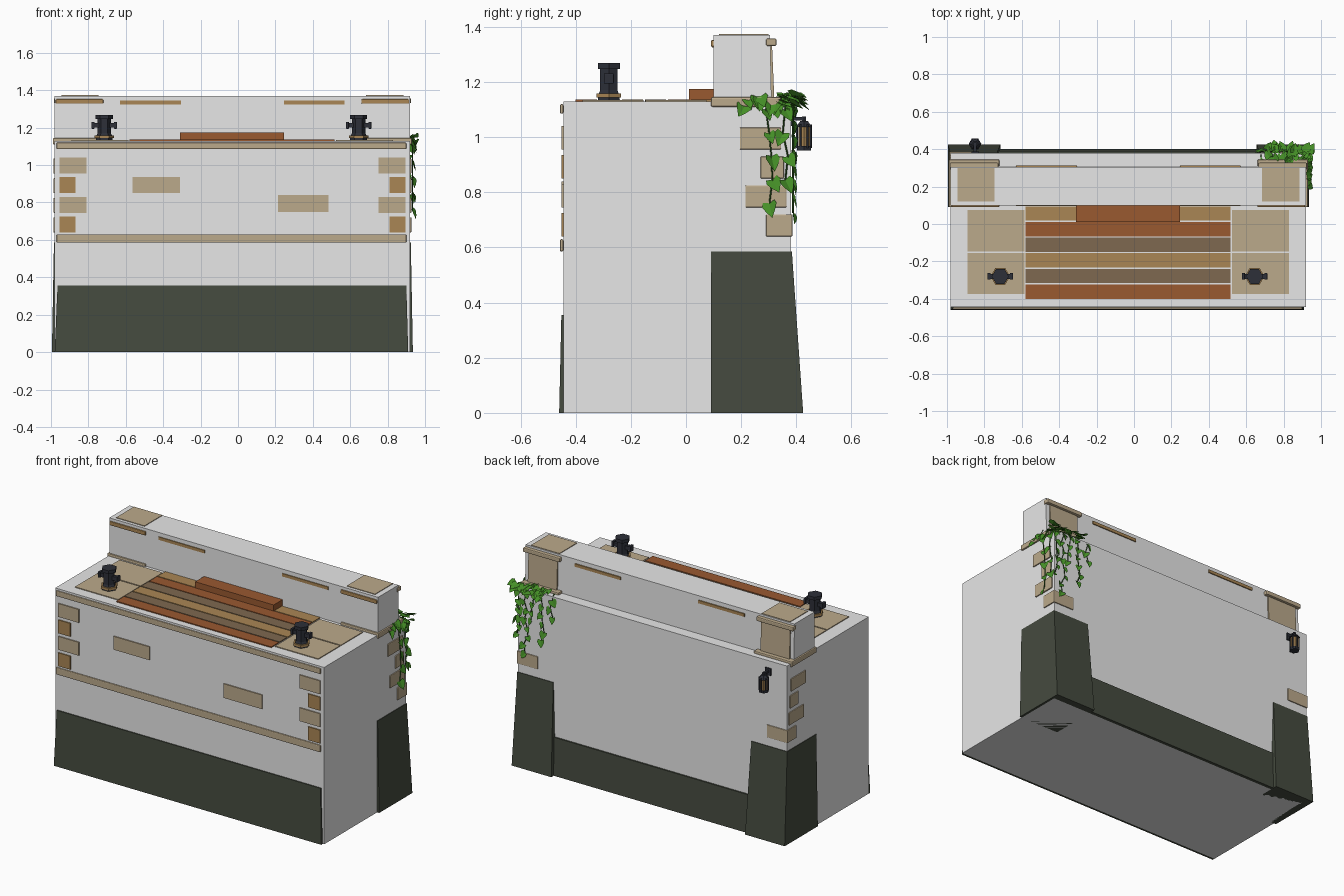
import bpy, bmesh, math, random
from mathutils import Vector, Matrix

random.seed(4)
if "Cube" in bpy.data.objects:
    bpy.data.objects.remove(bpy.data.objects["Cube"], do_unlink=True)


def material(name, red, green, blue):
    mat = bpy.data.materials.new(name)
    mat.use_nodes = True
    mat.diffuse_color = (red, green, blue, 1)
    mat.node_tree.nodes["Principled BSDF"].inputs["Base Color"].default_value = (red, green, blue, 1)
    return mat


plaster = material("pale plaster", 0.8, 0.8, 0.8)
stone = material("tan stone", 0.50, 0.40, 0.26)
ochre = material("ochre wood", 0.40, 0.24, 0.09)
rust = material("rust wood", 0.32, 0.10, 0.03)
brown = material("brown wood", 0.21, 0.14, 0.08)
base_green = material("dark green base", 0.06, 0.07, 0.05)
iron = material("black iron", 0.026, 0.029, 0.04)
leaf_green = material("leaf green", 0.06, 0.28, 0.02)
stem_green = material("stem green", 0.03, 0.12, 0.015)

LEFT, RIGHT, FRONT, BACK, DECK, TOP = -0.98, 0.92, -0.445, 0.38, 1.13, 1.37
MIDDLE = (LEFT + RIGHT) / 2


def finish(name, bm, mat):
    mesh = bpy.data.meshes.new(name)
    bm.to_mesh(mesh)
    bm.free()
    mesh.materials.append(mat)
    obj = bpy.data.objects.new(name, mesh)
    bpy.context.collection.objects.link(obj)
    return obj


def block(name, xs, ys, zs, mat, top_xs=None, top_ys=None, bevel=0):
    """Box between limits; the top may have its own limits for a taper."""
    bm = bmesh.new()
    bmesh.ops.create_cube(bm, size=1)
    for v in bm.verts:
        upper = v.co.z > 0
        px = top_xs if upper and top_xs else xs
        py = top_ys if upper and top_ys else ys
        v.co = (px[v.co.x > 0], py[v.co.y > 0], zs[upper])
    obj = finish(name, bm, mat)
    if bevel:
        mod = obj.modifiers.new("soft edges", "BEVEL")
        mod.width, mod.segments = bevel, 2
    return obj


def mirrored(xs):
    return (2 * MIDDLE - xs[1], 2 * MIDDLE - xs[0])


def pair(name, xs, *args, **kw):
    """The same block at both ends of the wall."""
    tops = kw.pop("top_xs", None)
    block("left_" + name, xs, *args, top_xs=tops, **kw)
    block("right_" + name, mirrored(xs), *args, top_xs=mirrored(tops) if tops else None, **kw)


def prism(bm, centre, r_low, r_high, z_low, z_high, sides=6):
    place = Matrix.Translation((centre[0], centre[1], (z_low + z_high) / 2))
    bmesh.ops.create_cone(bm, cap_ends=True, segments=sides, radius1=r_low, radius2=r_high,
                          depth=z_high - z_low, matrix=place @ Matrix.Rotation(math.pi / 6, 4, "Z"))


def stacked(name, centre, rings, mat):
    bm = bmesh.new()
    for ring in rings:
        prism(bm, centre, *ring)
    return finish(name, bm, mat)


# Wall body and parapet
block("wall_body", (LEFT, RIGHT), (FRONT, BACK), (0, DECK), plaster)
block("parapet", (LEFT, RIGHT), (0.10, 0.31), (DECK, TOP), plaster, top_ys=(0.10, 0.305))

# Dark bases
block("front_base", (LEFT, RIGHT - 0.01), (-0.46, FRONT), (0, 0.355), base_green,
      top_xs=(-0.965, 0.90), top_ys=(-0.452, FRONT))
block("back_base", (-0.75, 0.68), (0.37, 0.40), (0, 0.24), base_green, top_ys=(0.37, 0.39))
pair("corner_base", (0.655, 0.935), (0.09, 0.425), (0, 0.585), base_green,
     top_xs=(0.67, 0.924), top_ys=(0.09, 0.384))

# Front rails and stone blocks
for name, low, high in (("upper_rail", 1.085, 1.12), ("lower_rail", 0.585, 0.63)):
    block(name, (-0.97, 0.90), (-0.457, FRONT), (low, high), stone, bevel=0.005)
for row in range(4):
    low = 0.64 + row * 0.105
    wide = row % 2
    pair("front_quoin", (0.75 if wide else 0.81, 0.895), (-0.452, FRONT), (low, low + 0.085),
         stone if wide else ochre)
    # Side quoins step back toward the corner
    near = 0.375 - row * 0.01
    pair("side_quoin", (0.9, 0.927), (near - (0.15 if wide else 0.085), near), (low, low + 0.08),
         stone, bevel=0.004)
pair("back_quoin", (0.78, 0.927), (0.36, 0.386), (0.64, 0.72), stone, bevel=0.003)
block("front_stone_left", (-0.565, -0.31), (-0.452, FRONT), (0.85, 0.935), stone)
block("front_stone_right", (0.215, 0.485), (-0.452, FRONT), (0.75, 0.84), stone)

# Parapet posts, cornices and strips
pair("post_foot", (0.66, 0.93), (0.09, 0.345), (1.11, 1.145), stone, bevel=0.006)
pair("post_panel", (0.69, 0.895), (0.29, 0.32), (1.145, 1.335), stone, top_ys=(0.29, 0.312))
pair("post_top", (0.685, 0.885), (0.12, 0.30), (TOP - 0.01, TOP + 0.004), stone)
pair("front_cornice", (0.66, 0.915), (0.09, 0.11), (1.328, 1.352), ochre, bevel=0.005)
pair("back_cornice", (0.665, 0.925), (0.29, 0.328), (1.33, 1.358), stone, bevel=0.006)
for side, ys in (("front", (0.095, 0.11)), ("back", (0.29, 0.312))):
    pair(side + "_strip", (0.245, 0.57), ys, (1.325, 1.344), ochre)

# Deck planks, pads and raised board
for i, mat in enumerate((rust, brown, ochre, brown, rust, ochre)):
    low = -0.4 + i * 0.0835
    block("deck_plank", (-0.58, 0.515), (low, low + 0.077), (DECK, DECK + 0.006), mat)
for ys in ((-0.375, -0.155), (-0.147, 0.075)):
    pair("deck_pad", (0.525, 0.83), ys, (DECK, DECK + 0.005), stone)
block("raised_board", (-0.31, 0.245), (0.01, 0.10), (DECK, 1.175), rust)

# Mooring posts
for x in (-0.715, 0.645):
    spot = (x, -0.28)
    stacked("mooring_post", spot, ((0.045, 0.045, DECK, 1.146), (0.042, 0.034, 1.157, 1.175),
                                   (0.036, 0.036, 1.17, 1.25), (0.046, 0.046, 1.247, 1.268)), iron)
    stacked("mooring_collar", spot, ((0.052, 0.052, 1.144, 1.158),), ochre)
    block("mooring_bar", (x - 0.055, x + 0.055), (-0.293, -0.267), (1.2, 1.225), iron)
    for end in (-0.06, 0.06):
        block("mooring_bar_end", (x + end - 0.008, x + end + 0.008), (-0.298, -0.262),
              (1.194, 1.231), iron, bevel=0.003)

# Lantern on the back wall
spot = (-0.85, 0.428)
stacked("lantern_glass", spot, ((0.024, 0.024, 0.965, 1.04),), ochre)
stacked("lantern_frame", spot, ((0.03, 0.03, 0.952, 0.968), (0.034, 0.016, 1.036, 1.058),
                                (0.008, 0.008, 1.05, 1.075)), iron)
for k in range(6):
    turn = math.pi * k / 3
    cage = (spot[0] + 0.026 * math.sin(turn), spot[1] + 0.026 * math.cos(turn))
    stacked("lantern_bar", cage, ((0.004, 0.004, 0.96, 1.045, 4),), iron)
block("lantern_arm", (-0.857, -0.843), (BACK - 0.01, 0.436), (1.06, 1.073), iron)
block("lantern_plate", (-0.87, -0.83), (BACK - 0.01, BACK + 0.008), (1.04, 1.085), iron)

# Ivy on the left back corner
OUTLINE = ((0, 0), (0.4, -0.12), (0.5, 0.2), (0.3, 0.6), (0, 1),
           (-0.3, 0.6), (-0.5, 0.2), (-0.4, -0.12))
ivy = bmesh.new()


def leaf(at, normal, tip, size):
    """Pointed leaf, folded a little along its middle."""
    n = Vector(normal).normalized()
    t = Vector(tip)
    t = (t - n * t.dot(n)).normalized()
    s = t.cross(n)
    pts = [ivy.verts.new(Vector(at) + size * (s * u + t * v + n * (0.25 * abs(u) - 0.15 * v * v)))
           for u, v in OUTLINE]
    ivy.faces.new(pts[:5])
    ivy.faces.new([pts[0]] + pts[4:])


def wobble(amount):
    return random.uniform(-amount, amount)


def vine(points):
    curve = bpy.data.curves.new("ivy_stem", "CURVE")
    curve.dimensions = "3D"
    curve.bevel_depth, curve.bevel_resolution = 0.003, 0
    line = curve.splines.new("POLY")
    line.points.add(len(points) - 1)
    for p, co in zip(line.points, points):
        p.co = (*co, 1)
    curve.materials.append(stem_green)
    bpy.context.collection.objects.link(bpy.data.objects.new("ivy_stem", curve))


# Crown of leaves over the ledge
for i in range(34):
    x = random.uniform(0.69, 0.95)
    y = random.uniform(0.33, 0.4)
    leaf((x, y, 1.14 + wobble(0.015)), (wobble(0.5), 0.3 + wobble(0.3), 1),
         (wobble(0.7), 1, -0.4), random.uniform(0.045, 0.06))
for i in range(9):
    leaf((0.925, random.uniform(0.2, 0.38), 1.13 + wobble(0.02)), (0.8, wobble(0.4), 0.7),
         (1, wobble(0.8), -0.8), random.uniform(0.045, 0.06))

# Strands down the back and the side
for x, end in ((0.68, 0.95), (0.74, 0.82), (0.81, 0.9), (0.86, 0.72), (0.91, 0.8)):
    path = [(x, 0.36, 1.14)]
    z = 1.11
    while z > end:
        path.append((x + wobble(0.015), BACK + 0.008, z))
        leaf(path[-1], (wobble(0.5), 1, 0.4), (wobble(0.8), 0.4, -1), random.uniform(0.035, 0.05))
        z -= 0.055
    vine(path)
for y, end in ((0.3, 0.74), (0.365, 0.8)):
    path = [(0.91, y, 1.145)]
    z = 1.1
    while z > end:
        path.append((RIGHT + 0.012, y + wobble(0.015), z))
        leaf(path[-1], (1, wobble(0.5), 0.5), (0.4, wobble(0.8), -1), random.uniform(0.04, 0.058))
        z -= 0.085
    vine(path)
finish("ivy_leaves", ivy, leaf_green)
